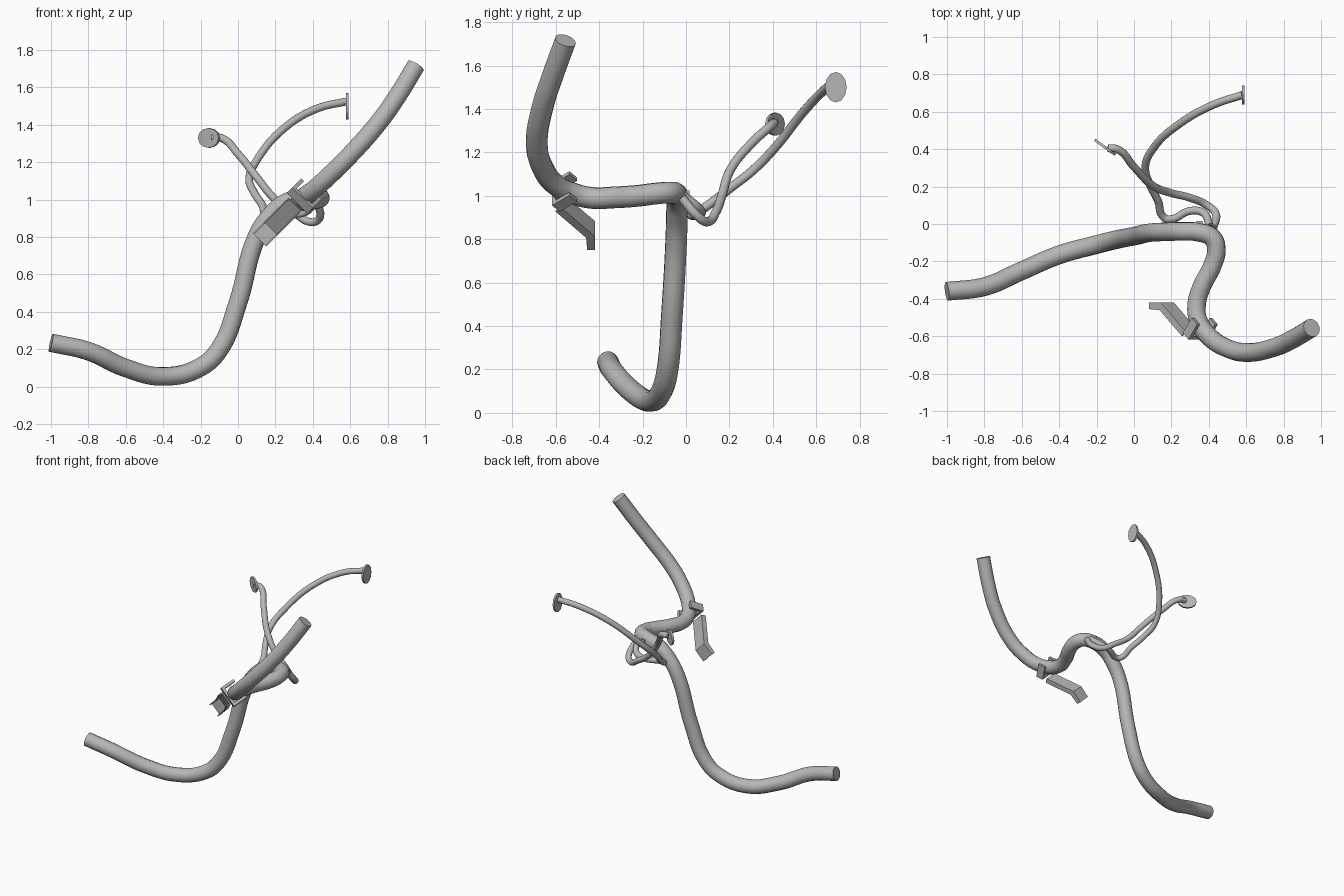
import bpy, bmesh, math
from mathutils import Vector, Matrix

if "Cube" in bpy.data.objects:
    bpy.data.objects.remove(bpy.data.objects["Cube"], do_unlink=True)

steel = bpy.data.materials.new("grey steel")
steel.use_nodes = True
GREY = (0.47, 0.47, 0.47, 1)
steel.diffuse_color = GREY
steel.node_tree.nodes["Principled BSDF"].inputs["Base Color"].default_value = GREY


def finish(name, bm):
    bmesh.ops.recalc_face_normals(bm, faces=bm.faces)
    mesh = bpy.data.meshes.new(name)
    bm.to_mesh(mesh)
    bm.free()
    mesh.materials.append(steel)
    ob = bpy.data.objects.new(name, mesh)
    bpy.context.collection.objects.link(ob)
    return ob


def tube(name, points, radius):
    """Smooth round bar swept through the given points, with closed ends."""
    cu = bpy.data.curves.new(name, 'CURVE')
    cu.dimensions = '3D'
    cu.bevel_depth = radius
    cu.bevel_resolution = 5
    cu.resolution_u = 8
    cu.use_fill_caps = True
    sp = cu.splines.new('BEZIER')
    sp.bezier_points.add(len(points) - 1)
    for bp, p in zip(sp.bezier_points, points):
        bp.co = p
        bp.handle_left_type = bp.handle_right_type = 'AUTO'
    cu.materials.append(steel)
    ob = bpy.data.objects.new(name, cu)
    bpy.context.collection.objects.link(ob)
    bpy.ops.object.select_all(action='DESELECT')
    ob.select_set(True)
    bpy.context.view_layer.objects.active = ob
    bpy.ops.object.convert(target='MESH')
    bpy.ops.object.shade_smooth_by_angle(angle=math.radians(40))


def frame(x, y, z, origin):
    """Matrix with the given axes as columns."""
    m = Matrix((x, y, z)).transposed().to_4x4()
    m.translation = origin
    return m


def box(name, size, matrix):
    bm = bmesh.new()
    bmesh.ops.create_cube(bm, size=1, matrix=matrix @ Matrix.Diagonal((*size, 1)))
    return finish(name, bm)


def disc(name, center, normal, side_radius, up_radius):
    n = Vector(normal).normalized()
    up = Vector((0, 0, 1))
    m = frame(up.cross(n), up, n, center)
    bm = bmesh.new()
    bmesh.ops.create_cone(bm, cap_ends=True, segments=12, radius1=1, radius2=1, depth=0.014,
                          matrix=m @ Matrix.Diagonal((side_radius, up_radius, 1, 1)))
    return finish(name, bm)


# Main bent pipe
tube("main_pipe", [
    (-1, -.36, .235), (-.8, -.335, .19), (-.6, -.25, .1), (-.4, -.165, .055),
    (-.2, -.11, .105), (-.1, -.085, .2), (0, -.065, .45), (.1, -.045, .8),
    (.17, -.042, .91), (.25, -.04, .98), (.35, -.045, 1.01), (.42, -.075, 1.015),
    (.44, -.14, 1.01), (.42, -.22, 1.0), (.36, -.34, .992), (.335, -.43, .99),
    (.345, -.52, 1.01), (.4, -.6, 1.05), (.5, -.665, 1.14), (.6, -.687, 1.24),
    (.75, -.66, 1.41), (.85, -.615, 1.55), (.95, -.555, 1.715)], .05)

# Thin hanger rods
tube("long_hanger_rod", [
    (.58, .69, 1.525), (.43, .64, 1.49), (.25, .54, 1.385), (.1, .4, 1.21),
    (.06, .3, 1.11), (.085, .21, 1.04), (.13, .12, .97), (.155, .04, .915),
    (.19, .025, .91), (.3, .07, .92), (.37, .06, .94), (.405, -.01, 1.0)], .021)
tube("short_hanger_rod", [
    (-.14, .405, 1.335), (-.09, .4, 1.33), (0, .305, 1.245), (.1, .205, 1.12),
    (.2, .165, 1.0), (.3, .14, .93), (.39, .1, .88), (.435, .06, .9),
    (.425, -.02, .99)], .021)

# Mounting discs at the rod tips
disc("long_rod_disc", (.585, .69, 1.5), (1, 0, 0), .05, .07)
disc("short_rod_disc", (-.155, .41, 1.33), (.59, .81, 0), .068, .053)

# Small saddle where the rods meet the pipe
box("rod_saddle", (.03, .06, .05), Matrix.Translation((.35, -.015, 1.0)))

# Sloped bracket: thin floor with two side walls
along = Vector((1, 0, 1)).normalized()
across = Vector((1, 0, -1)).normalized()
back = Vector((0, 1, 0))
channel = frame(along, back, across, (.115, -.42, .785))
floor_line = [(0, 0), (.09, 0), (.27, -.15)]
wall_line = [(.25, -.18), (.08, -.04), (0, -.035)]
inner_line = [(.265, -.158), (.087, -.01), (0, -.01)]


def prism(name, profile, low, high):
    bm = bmesh.new()
    face = bm.faces.new([bm.verts.new(channel @ Vector((s, d, low))) for s, d in profile])
    new = bmesh.ops.extrude_face_region(bm, geom=[face])["geom"]
    bmesh.ops.translate(bm, vec=across * (high - low),
                        verts=[v for v in new if isinstance(v, bmesh.types.BMVert)])
    return finish(name, bm)


prism("bracket_floor", floor_line + inner_line, -.05, .05)
prism("bracket_upper_wall", floor_line + wall_line, -.05, -.042)
prism("bracket_lower_wall", floor_line + wall_line, .042, .05)

# Clamp wrapped round the pipe at the head of the bracket
run = (along * .77 - back * .64).normalized()
inward = across.cross(run)
if inward.y < 0:
    inward = -inward
clamp_at = Vector((.36, -.55, 1.025))
for name, size, side, depth in (("clamp_plate", (.155, .055, .02), 0, -.055),
                                ("clamp_upper_ear", (.02, .055, .1), -.068, -.01),
                                ("clamp_lower_ear", (.02, .055, .1), .068, -.01)):
    box(name, size, frame(across, run, inward, clamp_at + across * side + inward * depth))
